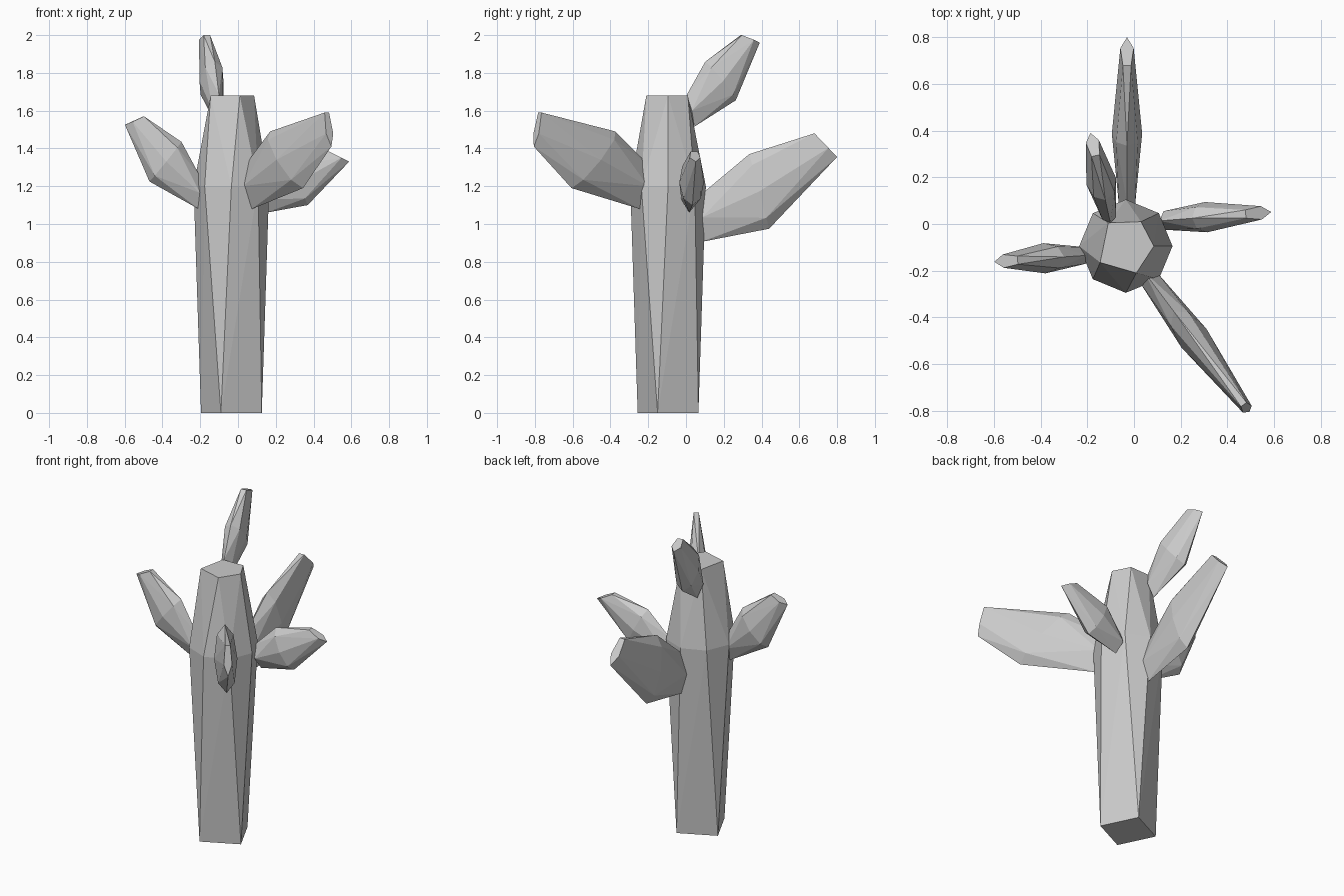
import bpy, bmesh
from math import cos, sin, radians, pi
from mathutils import Vector

if "Cube" in bpy.data.objects:
    bpy.data.objects.remove(bpy.data.objects["Cube"])


def hull(name, points):
    """Flat-faced convex solid around stacked rings of points."""
    bm = bmesh.new()
    for p in points:
        bm.verts.new(p)
    bmesh.ops.convex_hull(bm, input=bm.verts[:])
    loose = [v for v in bm.verts if not v.link_faces]
    bmesh.ops.delete(bm, geom=loose, context='VERTS')
    bmesh.ops.dissolve_limit(bm, angle_limit=radians(1), verts=bm.verts[:], edges=bm.edges[:])
    bmesh.ops.recalc_face_normals(bm, faces=bm.faces[:])
    me = bpy.data.meshes.new(name)
    bm.to_mesh(me)
    bm.free()
    ob = bpy.data.objects.new(name, me)
    bpy.context.collection.objects.link(ob)
    return ob


def trunk_ring(radius, z, count, phase=0):
    return [(-0.035 + radius * cos(2 * pi * i / count + phase),
             -0.095 + radius * sin(2 * pi * i / count + phase), z) for i in range(count)]


def arm(name, origin, angle, rings):
    """Flattened arm; each ring is (bottom (s, z), top (s, z), half thickness, sides)."""
    a = radians(angle)
    along, side = Vector((cos(a), sin(a), 0)), Vector((-sin(a), cos(a), 0))
    base = Vector((origin[0], origin[1], 0))
    pts = []
    for (s0, z0), (s1, z1), thick, n in rings:
        cs = [cos(2 * pi * i / n) for i in range(n)]
        lo, hi = min(cs), max(cs)
        for i, c in enumerate(cs):
            t = (hi - c) / (hi - lo)
            pts.append(base + along * (s0 + (s1 - s0) * t)
                       + side * (thick * sin(2 * pi * i / n))
                       + Vector((0, 0, z0 + (z1 - z0) * t)))
    return hull(name, pts)


# Trunk: square foot, octagonal shoulder, five-sided top
top = [(-0.145, -0.165), (0.01, -0.21), (0.085, -0.095), (0.03, 0.01), (-0.11, 0.005)]
hull("trunk", trunk_ring(0.17, 0, 4, radians(-19)) + trunk_ring(0.2, 1.2, 8)
     + [(x, y, 1.68) for x, y in top])

# Arms: square root, octagonal middle, five-sided tip
arm("front_arm", (-0.07, -0.054), -53.1, [
    ((0.24, 1.08), (0.19, 1.32), 0.042, 4),
    ((0.69, 1.19), (0.40, 1.49), 0.067, 8),
    ((0.94, 1.41), (0.90, 1.59), 0.025, 5)])
arm("right_arm", (0, 0.005), 4.5, [
    ((0.15, 1.06), (0.11, 1.20), 0.04, 4),
    ((0.37, 1.10), (0.25, 1.34), 0.065, 8),
    ((0.59, 1.33), (0.48, 1.385), 0.03, 5)])
arm("back_arm", (-0.03, 0), 90, [
    ((0.08, 0.905), (0.09, 1.165), 0.035, 4),
    ((0.44, 0.975), (0.335, 1.37), 0.065, 8),
    ((0.80, 1.355), (0.68, 1.48), 0.03, 5)])
arm("left_arm", (0, -0.12), 184, [
    ((0.21, 1.08), (0.20, 1.25), 0.035, 4),
    ((0.47, 1.225), (0.30, 1.435), 0.065, 8),
    ((0.60, 1.525), (0.50, 1.57), 0.03, 5)])
arm("upper_arm", (-0.1, 0), 102.5, [
    ((0.045, 1.515), (0.005, 1.685), 0.03, 4),
    ((0.27, 1.655), (0.105, 1.86), 0.065, 8),
    ((0.40, 1.96), (0.30, 2.0), 0.03, 5)])
